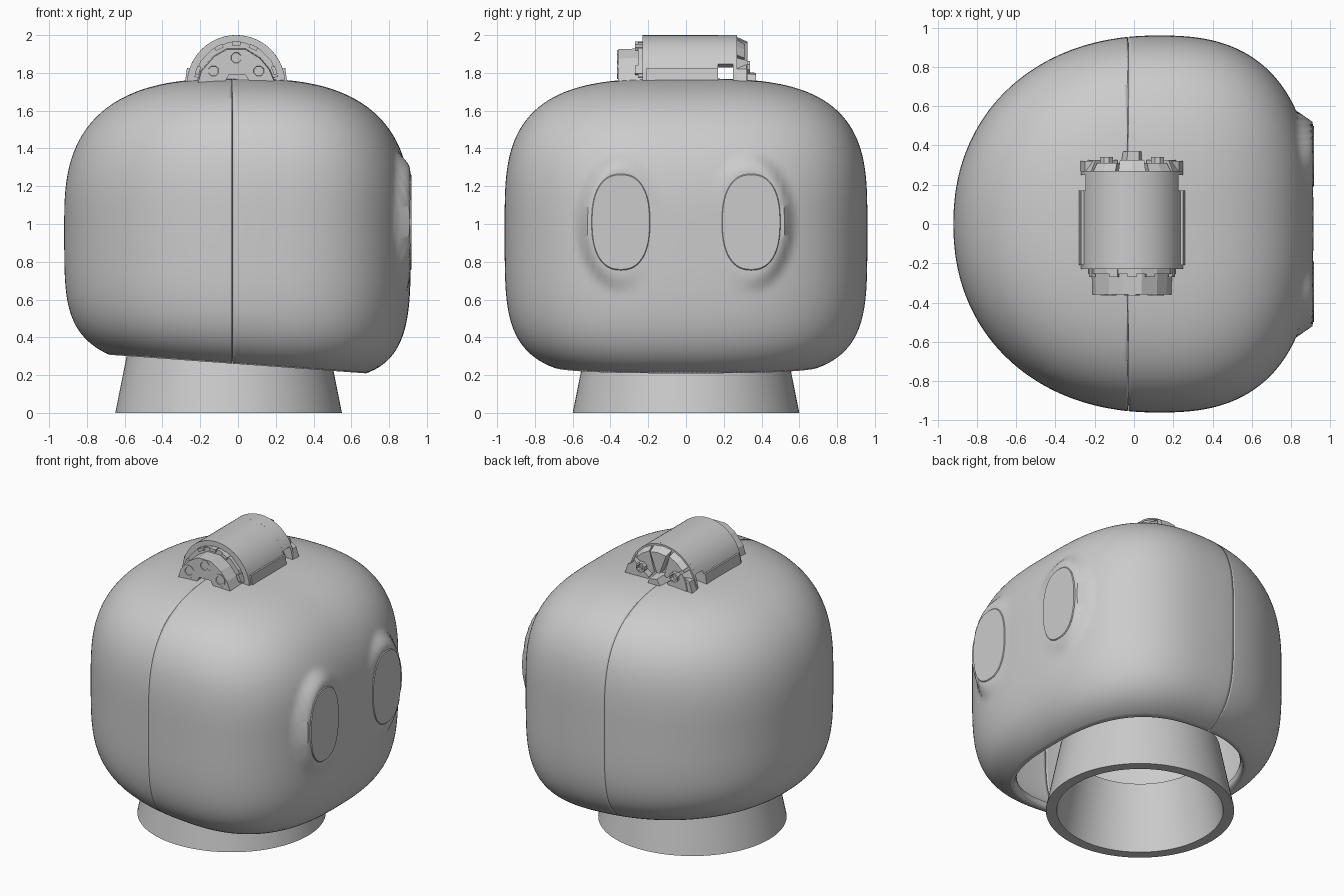
import bpy, bmesh, math
from math import sin, cos, pi, radians
from mathutils import Vector, Matrix

if "Cube" in bpy.data.objects:
    bpy.data.objects.remove(bpy.data.objects["Cube"])

grey = bpy.data.materials.new("plain_grey")
grey.use_nodes = True
GREY = (0.6, 0.6, 0.6, 1)
grey.diffuse_color = GREY
grey.node_tree.nodes["Principled BSDF"].inputs["Base Color"].default_value = GREY


def finish(name, bm, smooth=None):
    bmesh.ops.recalc_face_normals(bm, faces=bm.faces)
    mesh = bpy.data.meshes.new(name)
    bm.to_mesh(mesh)
    bm.free()
    mesh.materials.append(grey)
    ob = bpy.data.objects.new(name, mesh)
    bpy.context.collection.objects.link(ob)
    if smooth:
        bpy.ops.object.select_all(action='DESELECT')
        ob.select_set(True)
        bpy.context.view_layer.objects.active = ob
        bpy.ops.object.shade_smooth_by_angle(angle=radians(smooth))
    return ob


def loft(name, rings, smooth=None, caps=True, closed=False):
    """Skin a list of equal point rings."""
    bm = bmesh.new()
    vs = [[bm.verts.new(p) for p in ring] for ring in rings]
    n = len(vs[0])
    pairs = list(zip(vs, vs[1:])) + ([(vs[-1], vs[0])] if closed else [])
    for a, b in pairs:
        for i in range(n):
            j = (i + 1) % n
            bm.faces.new((a[i], a[j], b[j], b[i]))
    if caps and not closed:
        bm.faces.new(vs[0])
        bm.faces.new(vs[-1])
    return finish(name, bm, smooth)


def prism(name, outline, y0, y1, smooth=None, shrink=1.0, pivot=(0, 1.76)):
    """Extrude an x-z outline along y, scaling the y0 end about the pivot."""
    px, pz = pivot
    front = [(px + (x - px) * shrink, y0, pz + (z - pz) * shrink) for x, z in outline]
    return loft(name, [front, [(x, y1, z) for x, z in outline]], smooth)


def rounded(t, p):
    """Unit superellipse point at angle t."""
    c, s = cos(t), sin(t)
    r = (abs(c) ** p + abs(s) ** p) ** (-1 / p)
    return c * r, s * r


# Head: a boxy, rounded hollow shell with a slanted opening underneath
EYE_Y, EYE_Z, EYE_W, EYE_H, FACE_X = 0.345, 1.01, 0.155, 0.255, 0.912


def plan(t):
    if cos(t) < 0:
        u, v = rounded(t, 2.15)
        return 0.12 + 1.04 * u, 0.96 * v
    u, v = rounded(t, 2.6)
    return 0.12 + 0.795 * u, 0.96 * v


def head_point(t, phi):
    px, py = plan(t)
    if phi >= 0:
        s, v = rounded(phi, 2.75 + 0.5 * sin(t) ** 2)
        z = 1.0 + 0.77 * v
    else:
        s, v = rounded(phi, 4.4)
        z = 1.0 + (0.748 + 0.073 * px * s) * v / 0.94
    x, y = px * s, py * s
    # raised flat pads blend into the shell around each eye
    if x > 0.5:
        d = math.hypot((abs(y) - EYE_Y) / EYE_W, (z - EYE_Z) / EYE_H)
        k = min(1, max(0, (1.5 - d) / 0.42))
        x += (FACE_X - x) * k * k * (3 - 2 * k)
    return Vector((x, y, z))


AROUND, ROWS = 200, 100
low = -math.atan2(0.932, 0.74)
rings = [[head_point(2 * pi * i / AROUND, low + (pi / 2 - 0.01 - low) * j / ROWS)
          for i in range(AROUND)] for j in range(ROWS + 1)]
head = loft("head_shell", rings, 40, caps=False)

# Fine seam between the two halves of the shell
bm = bmesh.new()
bm.from_mesh(head.data)
bmesh.ops.holes_fill(bm, edges=[e for e in bm.edges if e.is_boundary and e.verts[0].co.z > 1.5])
for x in (-0.032, -0.029):
    bmesh.ops.bisect_plane(bm, geom=bm.verts[:] + bm.edges[:] + bm.faces[:],
                           plane_co=(x, 0, 0), plane_no=(1, 0, 0))
strip = [f for f in bm.faces if -0.032 < f.calc_center_median().x < -0.029]
bmesh.ops.delete(bm, geom=strip, context='FACES')
bm.to_mesh(head.data)
bm.free()
wall = head.modifiers.new("wall", 'SOLIDIFY')
wall.thickness = 0.05
wall.offset = -1

# Eyes: flat rounded discs set into the pads
for side, y in (("right", -EYE_Y), ("left", EYE_Y)):
    rim = [rounded(2 * pi * i / 64, 2.4) for i in range(64)]
    loft(side + "_eye", [[(x, y + EYE_W * s * u, EYE_Z + EYE_H * s * v) for u, v in rim]
                         for x, s in ((0.78, 1), (0.913, 1), (0.918, 0.98))], 30)

# Neck: a tapered, open tube
NECK = ((0.6, 0), (0.51, 0.45), (0.44, 0.45), (0.53, 0))
loft("neck", [[(-0.05 + r * cos(2 * pi * i / 96), r * sin(2 * pi * i / 96), z)
               for i in range(96)] for r, z in NECK], 30, closed=True)

# Top unit: half barrel lying front to back
CX, CZ, R = -0.01, 1.74, 0.26


def arc(r, a0=0, a1=180, n=32):
    return [(CX + r * cos(radians(a0 + (a1 - a0) * i / n)),
             CZ + r * sin(radians(a0 + (a1 - a0) * i / n))) for i in range(n + 1)]


def band(name, r0, r1, y0, y1, a0=0, a1=180, n=32, smooth=30):
    return prism(name, arc(r1, a0, a1, n) + arc(r0, a1, a0, n), y0, y1, smooth)


prism("barrel", arc(R, -15, 195), -0.23, 0.17, 30)
band("barrel_bridge", 0.22, R, 0.17, 0.25, 24, 156)
band("barrel_back_hoop", 0.2, R, 0.25, 0.27)
band("front_collar", 0.17, 0.225, -0.255, -0.23, 10, 170, 7, None)


def box(name, center, size, tilt=0):
    bm = bmesh.new()
    bmesh.ops.create_cube(bm, size=1, matrix=Matrix.Translation(center)
                          @ Matrix.Rotation(radians(tilt), 4, 'Y')
                          @ Matrix.Diagonal((*size, 1)))
    return finish(name, bm)


for side, s in (("right", -1), ("left", 1)):
    box(side + "_barrel_plate", (CX + s * 0.257, -0.02, 1.79), (0.016, 0.38, 0.07), -s * 8)

# Front nozzle block with a notch below and three knobs
block = [(-0.22, 1.74), (-0.2, 1.81), (-0.13, 1.89), (-0.06, 1.93), (0.04, 1.93),
         (0.12, 1.88), (0.17, 1.82), (0.2, 1.75), (0.07, 1.745), (0.04, 1.79),
         (-0.05, 1.79), (-0.08, 1.74)]
prism("front_block", block, -0.36, -0.23, shrink=0.97)


def knob(name, x, z, y0, y1, r=0.045):
    def ring(y, s):
        return [(x + s * r * cos(pi * i / 4 + 0.4), y, z + s * r * sin(pi * i / 4 + 0.4))
                for i in range(8)]
    loft(name, [ring(y1, 1), ring(y0, 1), ring(y0, 0.65), ring((y0 + y1) / 2, 0.5)])


for name, x, z in (("right", -0.13, 1.81), ("middle", -0.01, 1.88), ("left", 0.11, 1.81)):
    knob(name + "_front_knob", x, z, -0.364, -0.34)

# Small clamps around the front collar
for i, a in enumerate((20, 65, 90, 115, 160)):
    box("collar_clamp_%d" % (i + 1),
        (CX + 0.215 * cos(radians(a)), -0.25, CZ + 0.215 * sin(radians(a))),
        (0.045, 0.04, 0.02), 90 - a)

# Rear fan: recessed plate, wedge fins, two knobs and a low spout
prism("back_plate", arc(0.2, 0, 180, 8), 0.25, 0.27)
for i in range(5):
    a = 18 + 36 * i
    tip, mid = arc(0.25, a - 16, a + 16, 2), arc(0.09, a - 8, a + 8, 1)
    prism("back_fin_%d" % (i + 1), tip + mid[::-1], 0.31 if i % 2 else 0.325, 0.27,
          shrink=0.9, pivot=(CX, CZ))
for side, s in (("right", -1), ("left", 1)):
    knob(side + "_back_knob", CX + s * 0.13, 1.83, 0.34, 0.3, 0.035)
    foot = [(CX + s * a, z) for a, z in ((0.19, 1.85), (0.24, 1.82), (0.265, 1.74), (0.2, 1.74))]
    prism(side + "_back_foot", foot, 0.32, 0.27)
spout = [(-0.07, 1.76), (0.05, 1.75), (0.03, 1.8), (-0.04, 1.81)]
prism("back_spout", spout, 0.37, 0.27, shrink=0.8)
